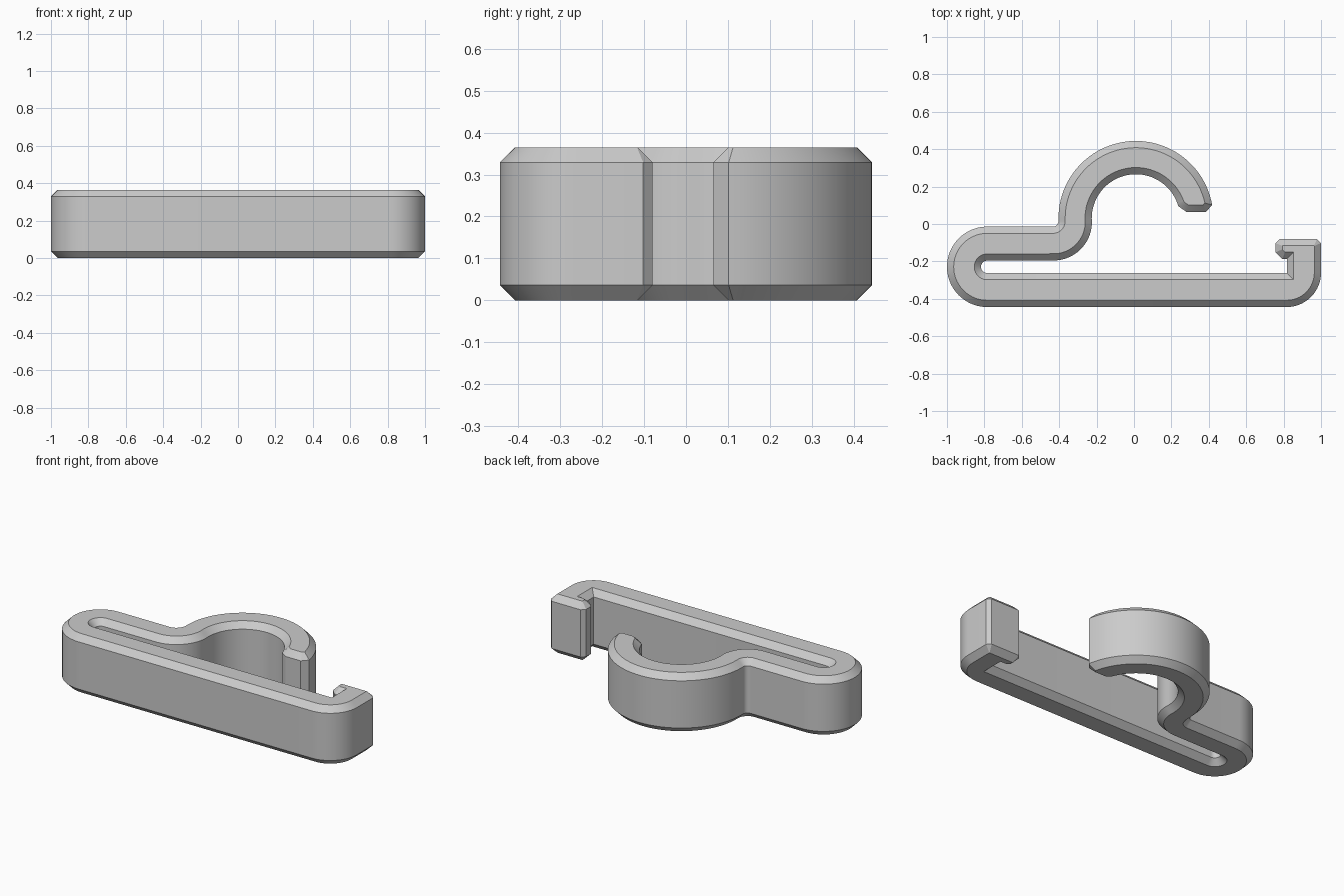
import bpy, bmesh
from math import cos, sin, radians
from mathutils import Vector

cube = bpy.data.objects.get("Cube")
if cube:
    bpy.data.objects.remove(cube)

HEIGHT = 0.365
CHAMFER = 0.036


def arc(cx, cy, r, start, end, steps):
    """Points along an arc, angles in degrees."""
    angles = [radians(start + (end - start) * i / steps) for i in range(steps + 1)]
    return [Vector((cx + r * cos(a), cy + r * sin(a))) for a in angles]


def line(*pts):
    return [Vector(p) for p in pts]


def inset(pts, d):
    """Mitred inward offset of a counter-clockwise outline."""
    out = []
    for i, p in enumerate(pts):
        a = (p - pts[i - 1]).normalized()
        b = (pts[(i + 1) % len(pts)] - p).normalized()
        na, nb = Vector((-a.y, a.x)), Vector((-b.y, b.x))
        out.append(p + (na + nb) * d / (1 + na.dot(nb)))
    return out


# Outline of the clip, counter-clockwise from above
outline = (
    arc(-0.785, -0.229, 0.215, 90, 270, 40)           # rounded spring end
    + arc(0.816, -0.26, 0.184, 270, 360, 20)          # front right corner
    + line((1, -0.102), (0.978, -0.08), (0.779, -0.08), (0.757, -0.102),
           (0.757, -0.151), (0.793, -0.187), (0.817, -0.187), (0.817, -0.262))  # latch
    + arc(-0.785, -0.229, 0.033, 270, 90, 20)         # slot end
    + arc(-0.43, 0.01, 0.205, -90, 0, 20)             # bend into the hook
    + arc(0.01, 0.03, 0.236, 180, 16, 40)             # hook inside
    + line((0.28, 0.065), (0.385, 0.065))             # hook tip
    + arc(0.01, 0.03, 0.414, 10, 180, 48)             # hook outside
    + arc(-0.434, 0.016, 0.03, 0, -90, 10)            # fillet behind the bend
)
inner = inset(outline, CHAMFER)

# Four stacked rings give the wall and both chamfers
bm = bmesh.new()
levels = [(inner, 0), (outline, CHAMFER), (outline, HEIGHT - CHAMFER), (inner, HEIGHT)]
rings = [[bm.verts.new((p.x, p.y, z)) for p in pts] for pts, z in levels]
n = len(outline)
for low, high in zip(rings, rings[1:]):
    for i in range(n):
        j = (i + 1) % n
        bm.faces.new((low[i], low[j], high[j], high[i]))
bm.faces.new(rings[-1])
bm.faces.new(rings[0][::-1])

mesh = bpy.data.meshes.new("hook_clip")
bm.to_mesh(mesh)
bm.free()
clip = bpy.data.objects.new("hook_clip", mesh)
bpy.context.collection.objects.link(clip)

# Plain grey plastic
grey = bpy.data.materials.new("grey_plastic")
grey.use_nodes = True
colour = (0.6, 0.6, 0.6, 1)
grey.diffuse_color = colour
grey.node_tree.nodes["Principled BSDF"].inputs["Base Color"].default_value = colour
mesh.materials.append(grey)

bpy.ops.object.select_all(action="DESELECT")
clip.select_set(True)
bpy.context.view_layer.objects.active = clip
bpy.ops.object.shade_smooth_by_angle(angle=radians(30))
